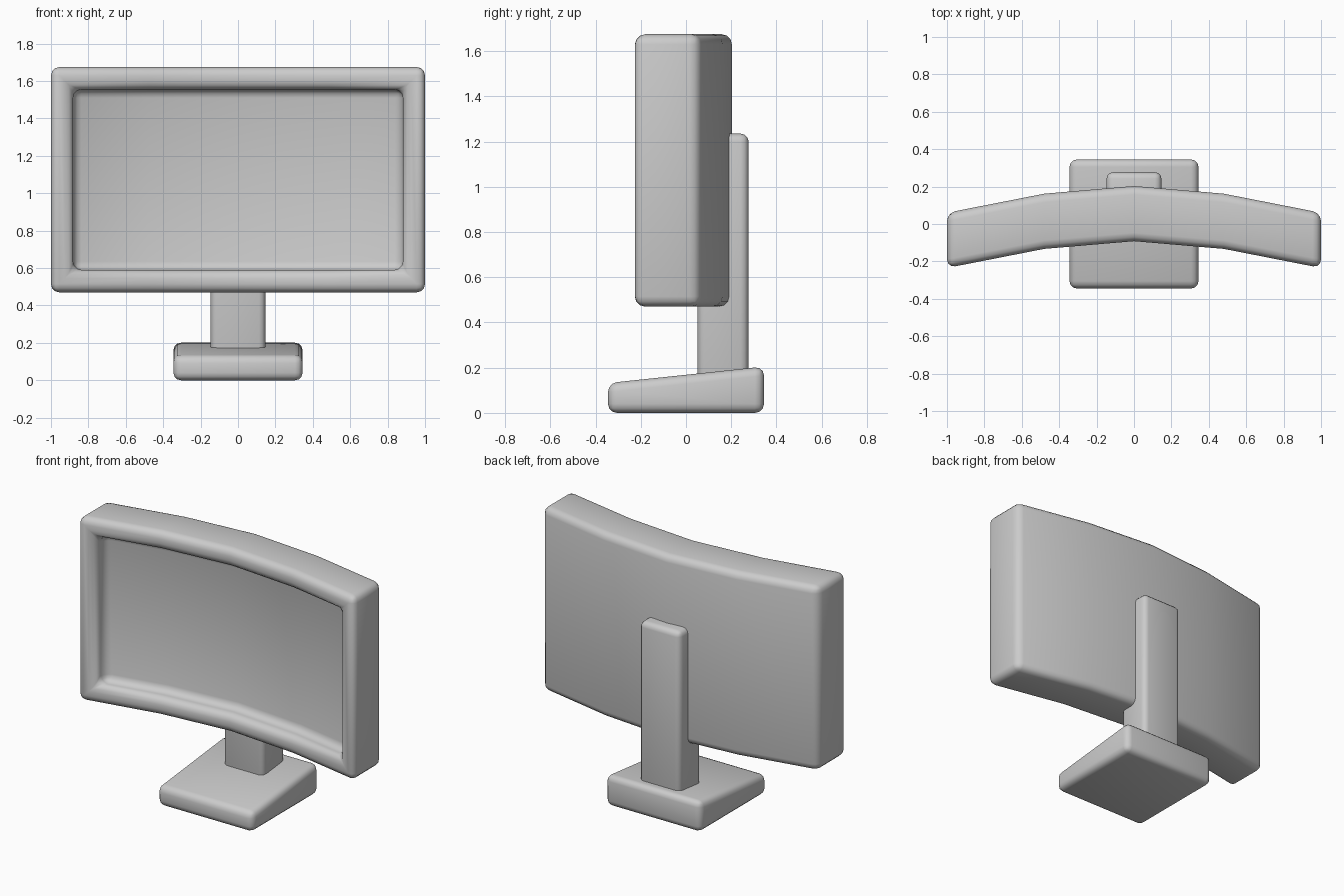
import bpy
import bmesh
from mathutils import Vector

cube = bpy.data.objects.get("Cube")
if cube:
    bpy.data.objects.remove(cube, do_unlink=True)

grey = bpy.data.materials.new("light_grey_plastic")
grey.use_nodes = True
colour = (0.6, 0.6, 0.6, 1)
grey.diffuse_color = colour
grey.node_tree.nodes["Principled BSDF"].inputs["Base Color"].default_value = colour


def finish(name, bm, bevel):
    """Turn a bmesh into a smooth object with rounded edges."""
    bmesh.ops.recalc_face_normals(bm, faces=bm.faces)
    mesh = bpy.data.meshes.new(name)
    bm.to_mesh(mesh)
    bm.free()
    mesh.materials.append(grey)
    mesh.shade_smooth()
    obj = bpy.data.objects.new(name, mesh)
    bpy.context.collection.objects.link(obj)
    mod = obj.modifiers.new("rounded_edges", "BEVEL")
    mod.width = bevel
    mod.segments = 3
    mod.limit_method = "ANGLE"
    mod.angle_limit = 0.6
    return obj


def box(low, high):
    bm = bmesh.new()
    bmesh.ops.create_cube(bm, size=1)
    low, high = Vector(low), Vector(high)
    for v in bm.verts:
        v.co = (low + high) / 2 + v.co * (high - low)
    return bm


# Curved monitor: four flat segments bent along an arc
BOTTOM, TOP, THICK = 0.47, 1.675, 0.295
FRONT = [(-1, -0.235), (-0.48, -0.133), (0, -0.092), (0.48, -0.133), (1, -0.235)]
bm = bmesh.new()
columns = [[bm.verts.new((x, y, z)) for z in (BOTTOM, TOP)] for x, y in FRONT]
front = [bm.faces.new((a[0], b[0], b[1], a[1])) for a, b in zip(columns, columns[1:])]
back = bmesh.ops.extrude_face_region(bm, geom=front, use_keep_orig=True)["geom"]
bmesh.ops.translate(bm, vec=(0, THICK, 0),
                    verts=[g for g in back if isinstance(g, bmesh.types.BMVert)])
bmesh.ops.recalc_face_normals(bm, faces=bm.faces)

# Recessed screen inside the bezel
bmesh.ops.inset_region(bm, faces=front, thickness=0.12, use_even_offset=True)
screen = bmesh.ops.extrude_face_region(bm, geom=front)["geom"]
bmesh.ops.translate(bm, vec=(0, 0.1, 0),
                    verts=[g for g in screen if isinstance(g, bmesh.types.BMVert)])
bmesh.ops.delete(bm, geom=[f for f in front if f.is_valid], context="FACES_ONLY")
finish("monitor_panel", bm, 0.045)

# Upright post behind the panel
finish("stand_post", box((-0.147, 0.05, 0.1), (0.147, 0.277, 1.235)), 0.035)

# Wedge-shaped base, lower at the front
bm = box((-0.345, -0.345, 0), (0.345, 0.345, 0.205))
for v in bm.verts:
    if v.co.z > 0.1 and v.co.y < 0:
        v.co.z = 0.132
finish("stand_base", bm, 0.04)
